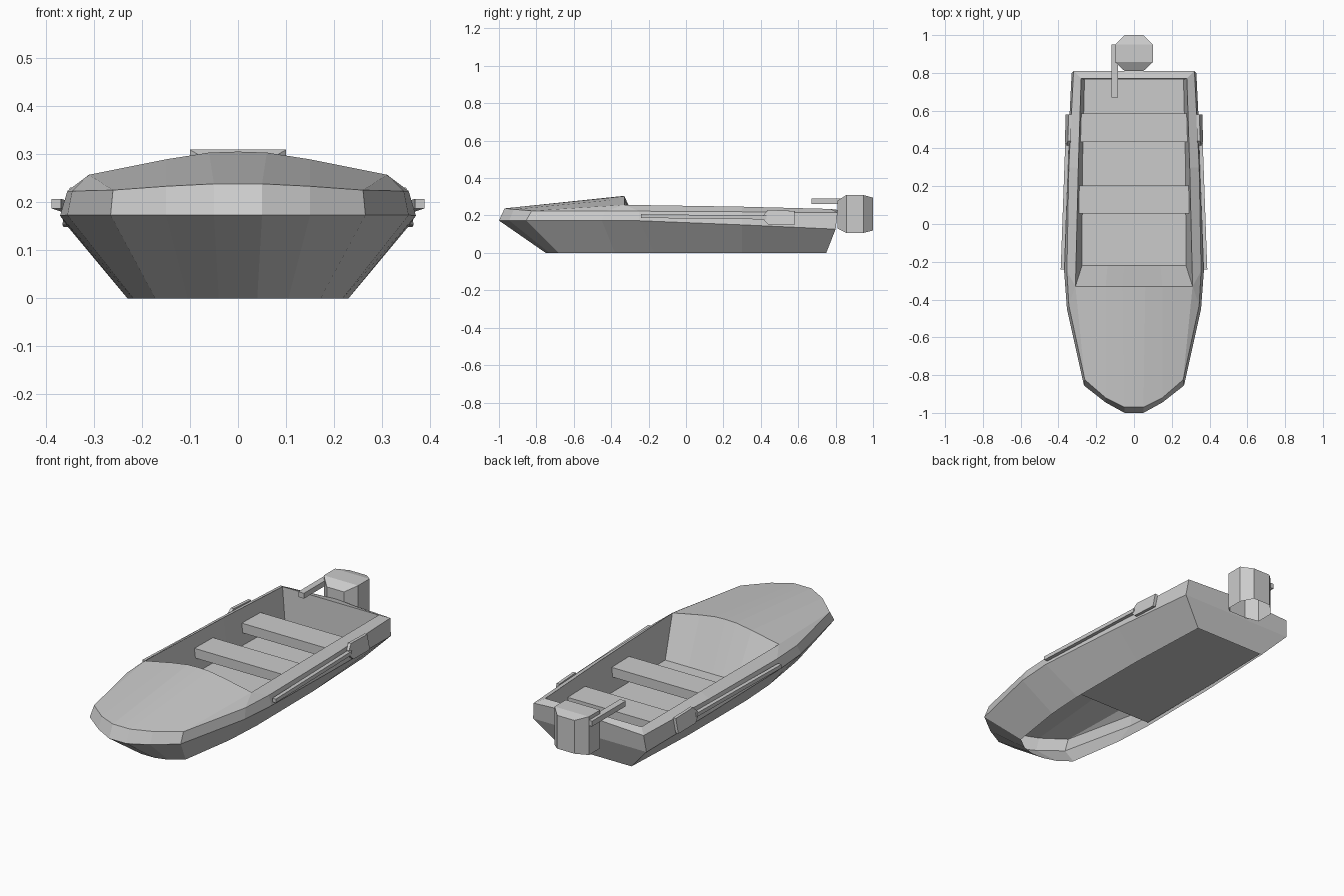
import bpy, bmesh

if "Cube" in bpy.data.objects:
    bpy.data.objects.remove(bpy.data.objects["Cube"])


def finish(bm, name, mirror=False):
    bmesh.ops.remove_doubles(bm, verts=bm.verts, dist=0.0005)
    bmesh.ops.recalc_face_normals(bm, faces=bm.faces)
    me = bpy.data.meshes.new(name)
    bm.to_mesh(me)
    bm.free()
    ob = bpy.data.objects.new(name, me)
    bpy.context.collection.objects.link(ob)
    if mirror:
        ob.modifiers.new("Mirror", 'MIRROR').merge_threshold = 0.001
    return ob


def face(bm, *pts):
    return bm.faces.new([bm.verts.new(p) for p in pts])


def strip(bm, a, b):
    for i in range(len(a) - 1):
        face(bm, a[i], a[i + 1], b[i + 1], b[i])


def loft(bm, rings, caps=None, bottom=True):
    vs = [[bm.verts.new(p) for p in r] for r in rings]
    n = len(vs[0])
    for lo, hi in zip(vs, vs[1:]):
        for i in range(n):
            bm.faces.new((lo[i], lo[(i + 1) % n], hi[(i + 1) % n], hi[i]))
    for end in ([vs[0]] if bottom else []) + [vs[-1]]:
        for cap in caps or [range(n)]:
            bm.faces.new([end[i] for i in cap])


def box(name, x0, x1, y0, y1, z0, z1):
    bm = bmesh.new()
    loft(bm, [[(x0, y0, z), (x1, y0, z), (x1, y1, z), (x0, y1, z)] for z in (z0, z1)])
    return finish(bm, name)


# hull half: bottom edge, chine and upper edge, from bow centre to stern corner
low = [(0, -.75, 0), (.04, -.75, 0), (.105, -.73, 0), (.172, -.68, 0),
       (.218, -.38, 0), (.23, -.17, 0), (.228, .3, 0), (.208, .75, 0)]
chine = [(0, -1, .173), (.05, -1, .173), (.15, -.945, .173), (.265, -.855, .173),
         (.355, -.45, .173), (.37, -.25, .172), (.355, .3, .15), (.33, .8, .127)]
upper = [(0, -.97, .238), (.05, -.97, .238), (.15, -.92, .233), (.26, -.825, .225),
         (.345, -.43, .223), (.355, -.25, .223), (.345, .3, .22), (.32, .81, .215)]
rim = [(.31, -.33, .257), (.295, .3, .247), (.28, .77, .235)]
floor = [(.275, -.22, .06), (.273, .3, .06), (.262, .765, .06)]
deck_back = [(0, -.33, .305), (.06, -.33, .303), (.15, -.33, .289), rim[0]]

bm = bmesh.new()
strip(bm, low, chine)
strip(bm, chine, upper)
strip(bm, upper[:4], deck_back)                      # raised bow deck
face(bm, upper[3], upper[4], rim[0])
face(bm, upper[4], upper[5], rim[0])
strip(bm, upper[5:], rim)                            # gunwale
strip(bm, rim, floor)                                # inner walls
bulk_low = [(0, -.22, .06), (.055, -.22, .06), (.14, -.22, .06), floor[0]]
strip(bm, deck_back, bulk_low)                       # sloped bulkhead
strip(bm, [(0, p[1], p[2]) for p in floor], floor)   # floor; hull is open below it
stern = [low[-1], chine[-1], upper[-1], rim[-1], floor[-1]]
mid = [(0, .75, 0), (0, .8, .127), (0, .81, .23), (0, .77, .235), (0, .765, .06)]
strip(bm, mid, stern)                                # transom
finish(bm, "hull", mirror=True)

# bench seats
for i, (y0, y1, z) in enumerate([(.055, .205, .18), (.435, .585, .17)]):
    box(f"seat_{i + 1}", -.292 + .006 * i, .292 - .006 * i, y0, y1, z - .05, z)


# outboard motor: octagonal cowling, open below, top sloping to front and back
def octagon(z_front, z_side, z_back):
    w, c = .1, .05
    return [(-c, .81, z_front), (c, .81, z_front), (w, .857, z_side), (w, .95, z_side),
            (c, 1, z_back), (-c, 1, z_back), (-w, .95, z_side), (-w, .857, z_side)]


bm = bmesh.new()
loft(bm, [octagon(.13, .107, .12), octagon(.28, .309, .295)],
     caps=[(0, 1, 2, 7), (7, 2, 3, 6), (6, 3, 4, 5)], bottom=False)
finish(bm, "motor")
box("tiller", -.118, -.085, .67, .95, .262, .29)

# oars strapped along both sides
bm = bmesh.new()
s = .01
loft(bm, [[(x + dx, y, z + dz) for dx, dz in ((-s, -s), (s, -s), (s, s), (-s, s))]
          for x, y, z in ((.378, -.24, .197), (.354, .43, .189))])
finish(bm, "oar_shaft", mirror=True)

bm = bmesh.new()
blade = [(.415, .178), (.44, .152), (.58, .148), (.58, .224), (.44, .23), (.415, .203)]
loft(bm, [[(.352 - .2 * (z - .19) - .03 * (y - .5) + t, y, z) for y, z in blade]
          for t in (-.012, .004)])
finish(bm, "oar_blade", mirror=True)
